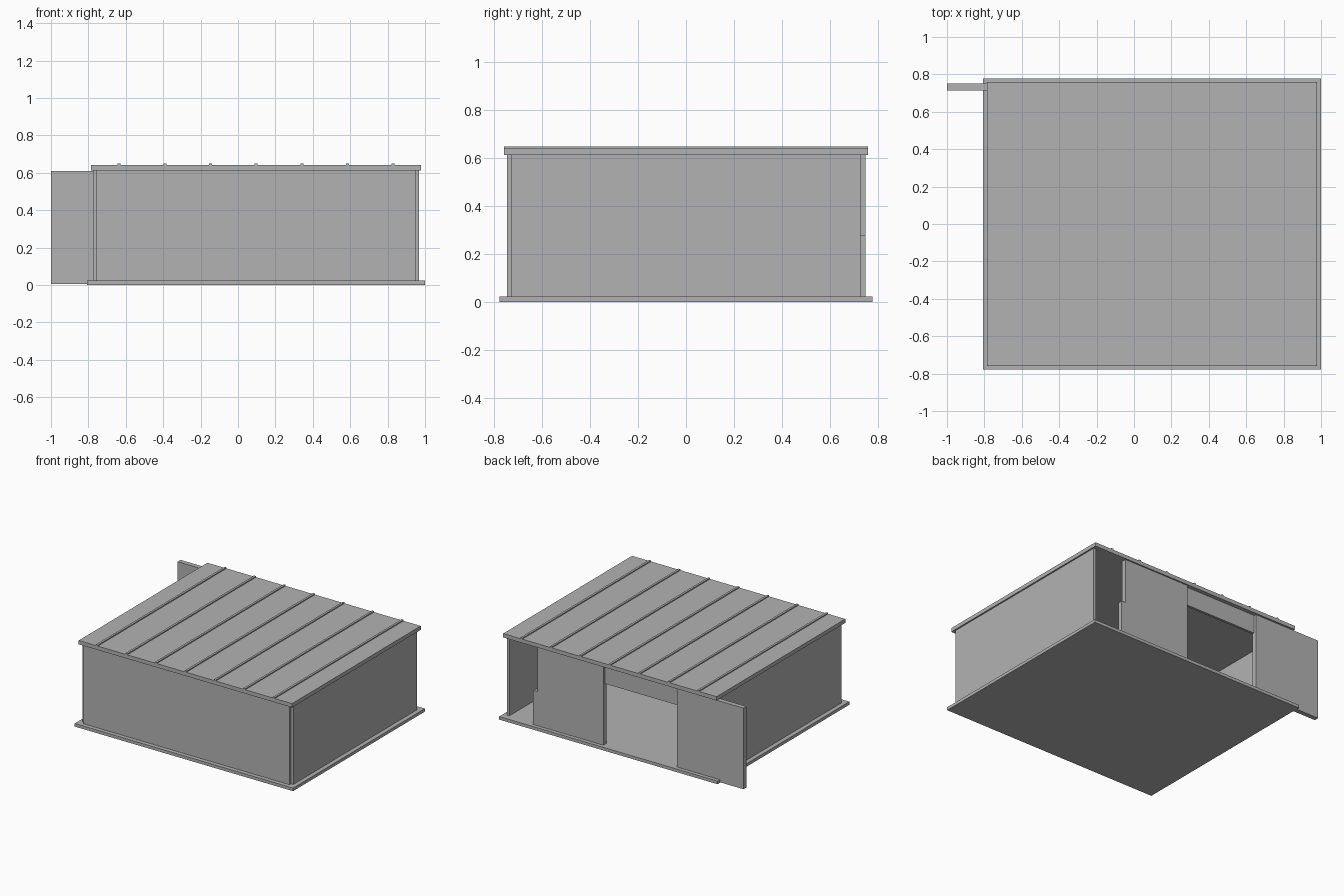
import bpy

cube = bpy.data.objects.get("Cube")
if cube:
    bpy.data.objects.remove(cube, do_unlink=True)

grey = bpy.data.materials.new("plain_grey")
grey.use_nodes = True
COLOUR = (0.45, 0.45, 0.45, 1)
grey.diffuse_color = COLOUR
grey.node_tree.nodes["Principled BSDF"].inputs["Base Color"].default_value = COLOUR


def box(name, x, y, z):
    """Box from (low, high) pairs along each axis."""
    bpy.ops.mesh.primitive_cube_add(size=1, location=[sum(r) / 2 for r in (x, y, z)])
    ob = bpy.context.object
    ob.name = name
    ob.scale = [r[1] - r[0] for r in (x, y, z)]
    bpy.ops.object.transform_apply(location=False, rotation=False, scale=True)
    ob.data.materials.append(grey)
    return ob


CX = 0.097          # middle of the shed, offset by the open door
FLOOR, EAVES, ROOF = 0.023, 0.613, 0.642
WALL = 0.018        # panel thickness
HALF_W, HALF_D = 0.871, 0.747
INNER_W, INNER_D = HALF_W - WALL, HALF_D - WALL


def span(half, centre=0):
    return centre - half, centre + half


# Floor slab and flat roof
box("floor_slab", span(0.903, CX), span(0.778), (0, FLOOR))
box("roof_slab", span(0.882, CX), span(0.76), (EAVES, ROOF))

# Raised roof seams
for i in range(-3, 4):
    box("roof_seam", span(0.008, CX + i * 0.244), span(0.76), (ROOF, 0.65))

# Side walls and front wall, meeting at open corner notches
for name, side in (("left_wall", 1), ("right_wall", -1)):
    x = sorted((CX + side * INNER_W, CX + side * HALF_W))
    box(name, x, span(INNER_D), (FLOOR, EAVES))
box("front_wall", span(INNER_W, CX), (-HALF_D, -INNER_D), (FLOOR, EAVES))

# Rear sliding doors, either side of the doorway
DOOR_Y = (0.715, 0.75)
box("sliding_door_left", (0.158, 0.704), DOOR_Y, (FLOOR, EAVES))
box("sliding_door_right", (-1.0, -0.45), DOOR_Y, (0.004, 0.61))

# Doorway header and low jamb beside the left door
box("doorway_header", (-0.45, 0.158), (0.712, 0.73), (0.475, EAVES))
box("low_jamb", (0.704, 0.738), DOOR_Y, (FLOOR, 0.277))
